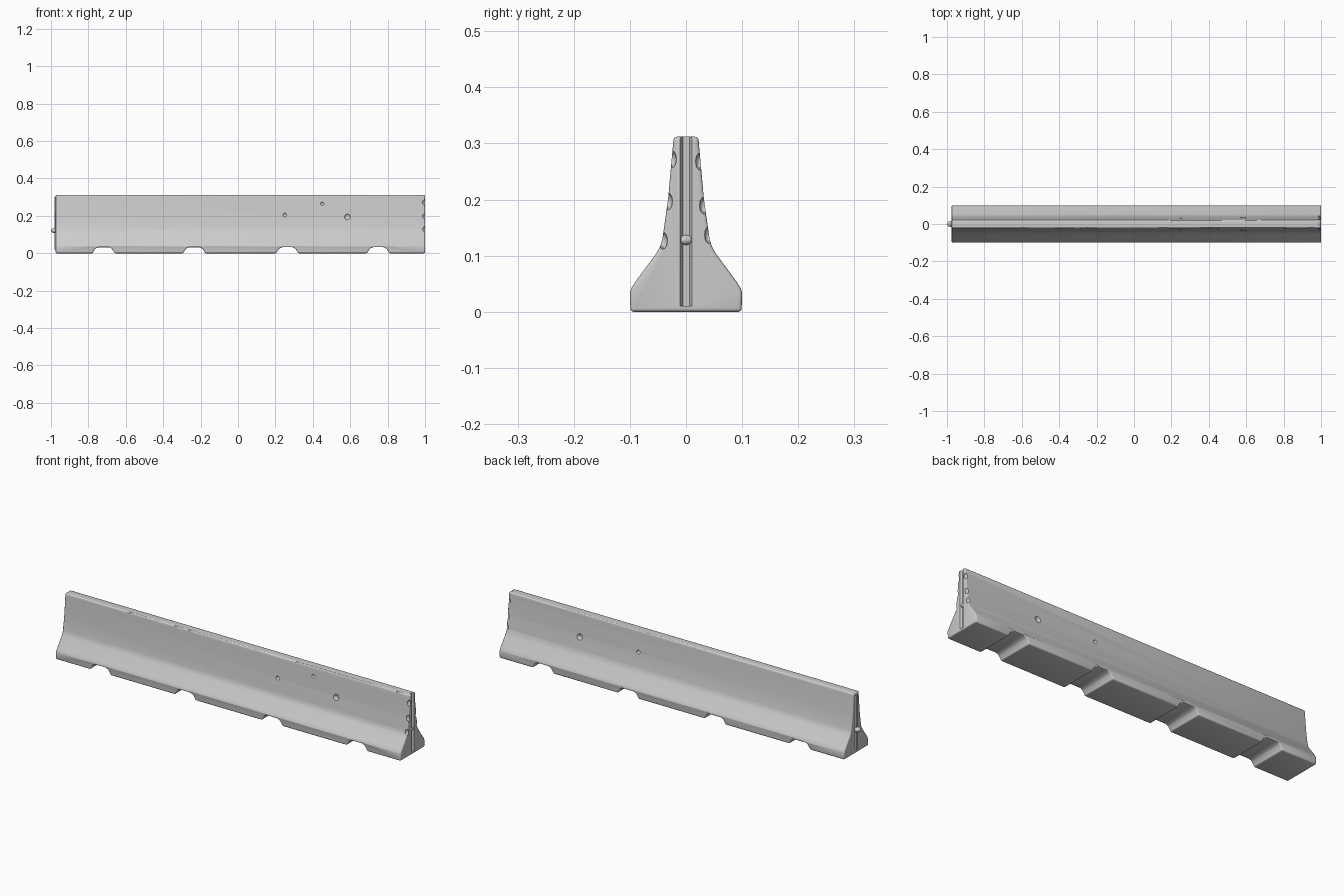
import bpy, bmesh, math, random
from mathutils import Matrix, Vector

if "Cube" in bpy.data.objects:
    bpy.data.objects.remove(bpy.data.objects["Cube"])

random.seed(4)
X0, X1 = -0.975, 1.0


def to_object(name, bm):
    bmesh.ops.recalc_face_normals(bm, faces=bm.faces)
    mesh = bpy.data.meshes.new(name)
    bm.to_mesh(mesh)
    bm.free()
    ob = bpy.data.objects.new(name, mesh)
    bpy.context.collection.objects.link(ob)
    return ob


def prism(bm, pts, offset):
    face = bm.faces.new([bm.verts.new(p) for p in pts])
    res = bmesh.ops.extrude_face_region(bm, geom=[face])
    verts = [v for v in res["geom"] if isinstance(v, bmesh.types.BMVert)]
    bmesh.ops.translate(bm, verts=verts, vec=offset)


def blob(bm, loc, size):
    m = Matrix.Translation(loc) @ Matrix.Diagonal((*size, 1))
    bmesh.ops.create_icosphere(bm, subdivisions=2, radius=1, matrix=m)


def apply(ob, kind, **settings):
    mod = ob.modifiers.new(kind, kind)
    for key, value in settings.items():
        setattr(mod, key, value)
    bpy.context.view_layer.objects.active = ob
    bpy.ops.object.modifier_apply(modifier=mod.name)


def cut(ob, bm):
    cutter = to_object("cutter", bm)
    cutter.hide_render = True
    apply(ob, "BOOLEAN", operation="DIFFERENCE", solver="EXACT", use_self=True, object=cutter)
    bpy.data.objects.remove(cutter)


def smooth(ob):
    bpy.ops.object.select_all(action="DESELECT")
    ob.select_set(True)
    bpy.context.view_layer.objects.active = ob
    bpy.ops.object.shade_smooth_by_angle(angle=math.radians(40))


# Flared barrier cross-section, mirrored and swept along x
half = [(0.099, 0.0), (0.1, 0.034), (0.097, 0.043), (0.09, 0.054), (0.053, 0.104),
        (0.046, 0.117), (0.042, 0.13), (0.032, 0.2), (0.023, 0.3), (0.022, 0.312)]
section = half + [(-y, z) for y, z in reversed(half)]
bm = bmesh.new()
prism(bm, [(X0, y, z) for y, z in section], (X1 - X0, 0, 0))
barrier = to_object("concrete_barrier", bm)

# Four forklift and drainage channels under the base
bm = bmesh.new()
for cx in (-0.718, -0.233, 0.264, 0.75):
    shape = [(-0.062, -0.02), (-0.057, 0.006), (-0.044, 0.026), (-0.025, 0.033),
             (0.025, 0.033), (0.044, 0.024), (0.055, 0.006), (0.062, -0.02)]
    prism(bm, [(cx + x, -0.2, z) for x, z in shape], (0, 0.4, 0))
cut(barrier, bm)
apply(barrier, "BEVEL", width=0.007, segments=3, limit_method="ANGLE",
      angle_limit=math.radians(35))

# Shallow keyway down the right end
bm = bmesh.new()
prism(bm, [(X1 - 0.01, -0.005, 0.01), (X1 - 0.01, 0.006, 0.01),
           (X1 + 0.01, 0.016, 0.01), (X1 + 0.01, -0.016, 0.01)], (0, 0, 0.4))
cut(barrier, bm)

# Pits in both faces, chipped end corners and worn top edges
bm = bmesh.new()
for x, z, r in ((0.585, 0.195, 0.017), (0.25, 0.205, 0.011), (0.45, 0.265, 0.01)):
    face_y = 0.032 - (z - 0.2) * 0.09
    blob(bm, (x, -face_y - 0.003, z), (r, 0.01, r))
    if x != 0.45:
        blob(bm, (x, face_y + 0.003, z), (r, 0.01, r))
for z, y in ((0.28, 0.025), (0.2, 0.032), (0.14, 0.041)):
    for s in (-1, 1):
        blob(bm, (X1, s * y, z + random.uniform(-0.015, 0.015)), (0.014, 0.008, 0.016))
for x in (-0.6, -0.34, -0.26, 0.35, 0.93):
    blob(bm, (x, -0.024, 0.313), (random.uniform(0.015, 0.035), 0.006, 0.006))
for x in (0.2, 0.6):
    blob(bm, (x, 0.025, 0.313), (0.025, 0.006, 0.006))
cut(barrier, bm)
smooth(barrier)

# Connecting key and knob on the left end, loop stub in the right keyway
bm = bmesh.new()
prism(bm, [(X0 + 0.01, -0.014, 0.02), (X0 - 0.006, -0.006, 0.02),
           (X0 - 0.006, 0.006, 0.02), (X0 + 0.01, 0.014, 0.02)], (0, 0, 0.28))
smooth(to_object("end_key", bm))
bm = bmesh.new()
blob(bm, (-0.98, 0, 0.122), (0.02, 0.016, 0.014))
smooth(to_object("coupling_knob", bm))
bm = bmesh.new()
blob(bm, (X1 - 0.01, 0, 0.128), (0.01, 0.014, 0.009))
smooth(to_object("loop_stub", bm))
